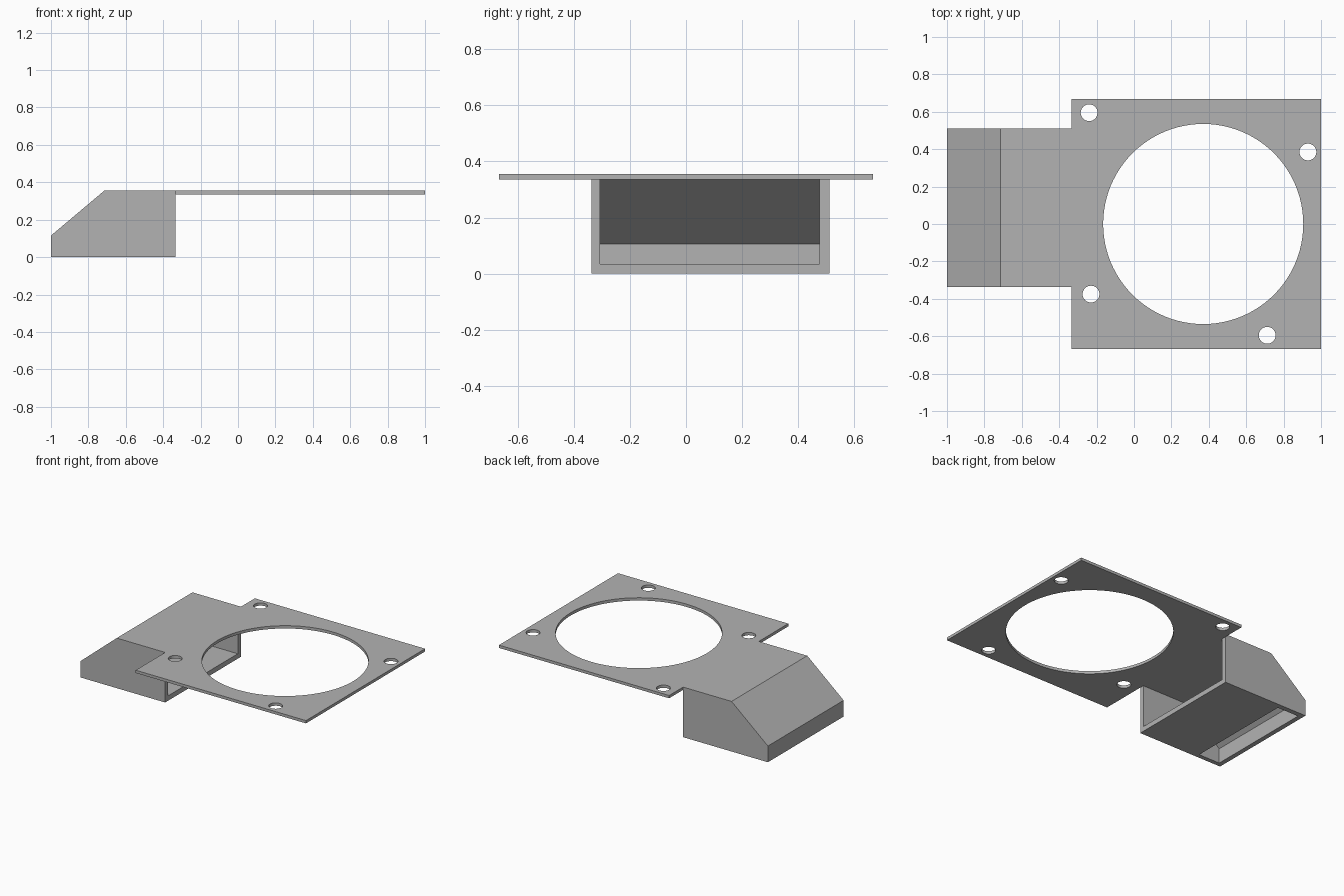
import bpy, bmesh, math
from mathutils import Vector

cube = bpy.data.objects.get("Cube")
if cube:
    bpy.data.objects.remove(cube, do_unlink=True)

grey = bpy.data.materials.new("plain grey")
grey.use_nodes = True
colour = (0.45, 0.45, 0.45, 1)
grey.diffuse_color = colour
grey.node_tree.nodes["Principled BSDF"].inputs["Base Color"].default_value = colour


def prism(name, points, offset):
    """Extrude a flat outline along an offset vector."""
    bm = bmesh.new()
    face = bm.faces.new([bm.verts.new(p) for p in points])
    result = bmesh.ops.extrude_face_region(bm, geom=[face])
    moved = [v for v in result["geom"] if isinstance(v, bmesh.types.BMVert)]
    bmesh.ops.translate(bm, verts=moved, vec=Vector(offset))
    bmesh.ops.recalc_face_normals(bm, faces=bm.faces)
    mesh = bpy.data.meshes.new(name)
    bm.to_mesh(mesh)
    bm.free()
    mesh.materials.append(grey)
    obj = bpy.data.objects.new(name, mesh)
    bpy.context.collection.objects.link(obj)
    return obj


def side_prism(name, profile, y0, y1):
    return prism(name, [(x, y0, z) for x, z in profile], (0, y1 - y0, 0))


def flat_prism(name, outline, z0, z1):
    return prism(name, [(x, y, z0) for x, y in outline], (0, 0, z1 - z0))


def rectangle(x0, x1, y0, y1):
    return [(x0, y0), (x1, y0), (x1, y1), (x0, y1)]


def circle(x, y, r, sides):
    angles = [math.tau * i / sides for i in range(sides)]
    return [(x + r * math.cos(a), y + r * math.sin(a)) for a in angles]


def combine(target, other, operation):
    """Apply a boolean and discard the helper."""
    mod = target.modifiers.new("boolean", "BOOLEAN")
    mod.operation = operation
    mod.solver = "EXACT"
    mod.object = other
    bpy.context.view_layer.update()
    graph = bpy.context.evaluated_depsgraph_get()
    mesh = bpy.data.meshes.new_from_object(target.evaluated_get(graph))
    target.modifiers.clear()
    target.data = mesh
    bpy.data.objects.remove(other, do_unlink=True)


TOP, UNDER, JOIN = 0.355, 0.335, -0.335

# Hollow duct with a sloped end, open towards the plate
duct = side_prism("fan_duct", [(-1, 0), (-1, 0.115), (-0.715, TOP), (JOIN, TOP), (JOIN, 0)],
                  -0.337, 0.511)
cavity = side_prism("cavity", [(-0.967, 0.035), (-0.967, 0.105), (-0.695, UNDER),
                               (-0.2, UNDER), (-0.2, 0.035)], -0.306, 0.476)
combine(duct, cavity, "DIFFERENCE")

# Outlet slot in the duct floor
slot = flat_prism("slot", rectangle(-0.967, -0.8, -0.306, 0.476), -0.1, 0.07)
combine(duct, slot, "DIFFERENCE")

# Mounting plate with fan opening and screw holes
plate = flat_prism("mounting_plate", rectangle(JOIN, 1, -0.667, 0.667), UNDER, TOP)
combine(plate, flat_prism("fan_opening", circle(0.37, 0, 0.535, 96), 0.2, 0.5), "DIFFERENCE")
for x, y in [(-0.24, 0.595), (0.93, 0.385), (-0.23, -0.375), (0.712, -0.595)]:
    combine(plate, flat_prism("screw_hole", circle(x, y, 0.045, 32), 0.2, 0.5), "DIFFERENCE")

# Fuse plate and duct into one printed part
combine(duct, plate, "UNION")
duct.name = "fan_duct_with_plate"
